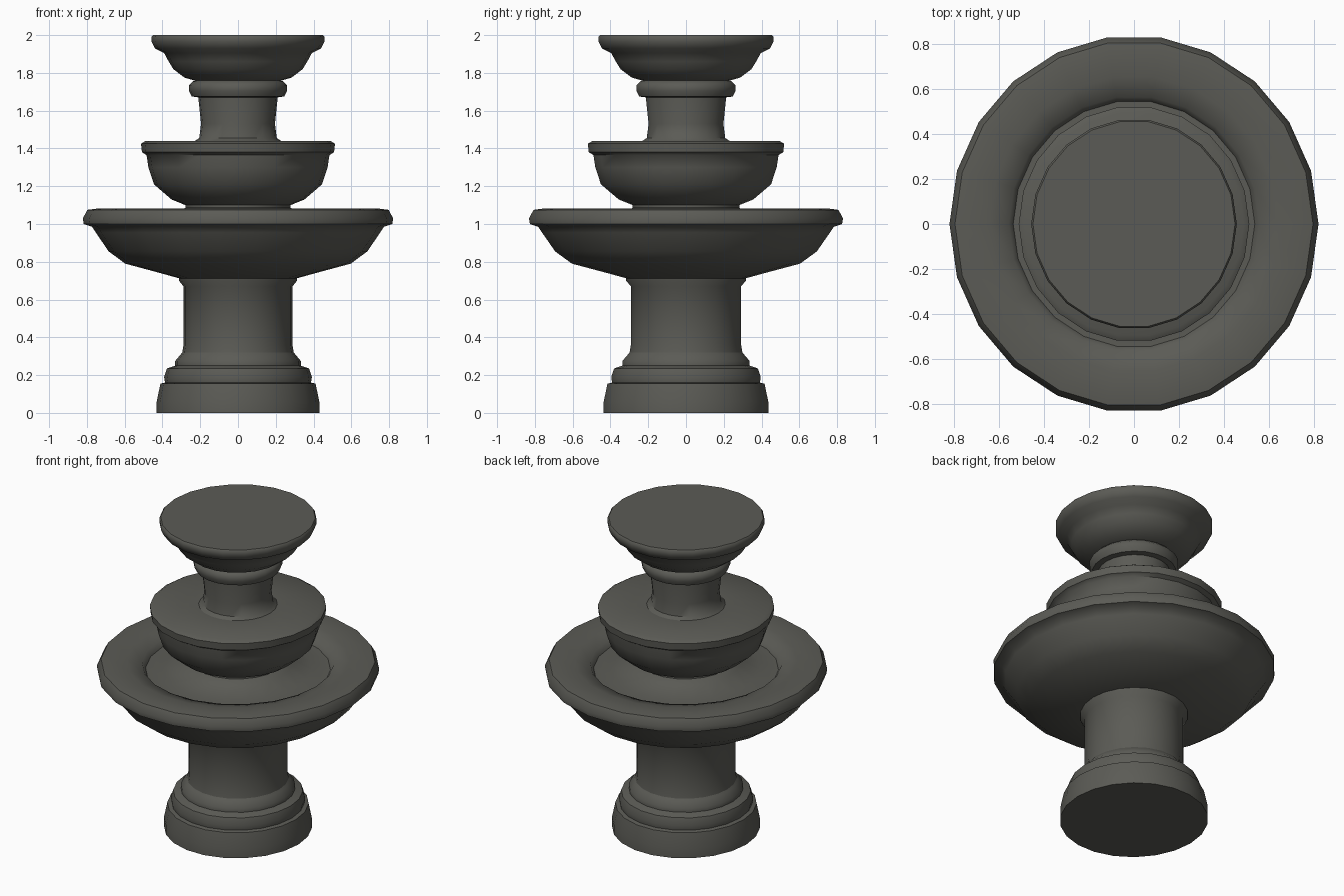
import bpy
import bmesh
from math import cos, sin, tau, radians

cube = bpy.data.objects.get("Cube")
if cube:
    bpy.data.objects.remove(cube, do_unlink=True)

SIDES = 22
STRETCH_X = 0.978  # the whole fountain is slightly narrower from left to right

stone = bpy.data.materials.new("dark stone")
stone.use_nodes = True
colour = (0.105, 0.105, 0.092, 1)
stone.diffuse_color = colour
bsdf = next(n for n in stone.node_tree.nodes if n.type == "BSDF_PRINCIPLED")
bsdf.inputs["Base Color"].default_value = colour
bsdf.inputs["Roughness"].default_value = 0.8


def lathe(name, profile):
    """Turn a (radius, height) outline, listed bottom to top, into a capped solid."""
    bm = bmesh.new()
    rings = []
    for r, z in profile:
        rings.append([bm.verts.new((r * STRETCH_X * cos(tau * i / SIDES),
                                    r * sin(tau * i / SIDES), z))
                      for i in range(SIDES)])
    for low, high in zip(rings, rings[1:]):
        for i in range(SIDES):
            j = (i + 1) % SIDES
            bm.faces.new((low[i], low[j], high[j], high[i]))
    bm.faces.new(rings[0][::-1])
    bm.faces.new(rings[-1])
    bmesh.ops.recalc_face_normals(bm, faces=bm.faces)
    mesh = bpy.data.meshes.new(name)
    bm.to_mesh(mesh)
    bm.free()
    mesh.materials.append(stone)
    obj = bpy.data.objects.new(name, mesh)
    bpy.context.collection.objects.link(obj)
    bpy.ops.object.select_all(action="DESELECT")
    obj.select_set(True)
    bpy.context.view_layer.objects.active = obj
    bpy.ops.object.shade_smooth_by_angle(angle=radians(50))
    return obj


# Stepped foot
lathe("base_plinth", [(0.44, 0.0), (0.44, 0.06), (0.42, 0.155), (0.395, 0.16),
                      (0.40, 0.19), (0.385, 0.235), (0.34, 0.25),
                      (0.34, 0.275), (0.31, 0.31), (0.29, 0.335)])

# Lower shaft
lathe("lower_column", [(0.305, 0.30), (0.295, 0.36), (0.295, 0.67),
                       (0.32, 0.70), (0.32, 0.74)])

# Wide basin with a rolled rim and a shallow sunken floor
lathe("large_basin", [(0.31, 0.71), (0.42, 0.74), (0.61, 0.79), (0.70, 0.855),
                      (0.77, 0.955), (0.79, 0.985), (0.835, 1.0),
                      (0.84, 1.03), (0.815, 1.075), (0.76, 1.082),
                      (0.66, 1.075), (0.57, 1.055), (0.55, 1.02),
                      (0.44, 1.02), (0.32, 1.06), (0.28, 1.09)])

# Middle bowl, closed on top
lathe("middle_bowl", [(0.285, 1.06), (0.285, 1.10), (0.36, 1.13),
                      (0.455, 1.21), (0.485, 1.30), (0.495, 1.365),
                      (0.52, 1.38), (0.525, 1.425), (0.50, 1.44),
                      (0.24, 1.44)])

# Slim shaft above the middle bowl
lathe("upper_column", [(0.25, 1.43), (0.21, 1.455), (0.20, 1.53),
                       (0.215, 1.67), (0.215, 1.70)])

# Rounded collar
lathe("collar", [(0.21, 1.67), (0.25, 1.675), (0.265, 1.705), (0.265, 1.735),
                 (0.245, 1.755), (0.21, 1.765)])

# Flared top bowl, closed on top
lathe("top_bowl", [(0.20, 1.75), (0.29, 1.775), (0.35, 1.82), (0.375, 1.86),
                   (0.40, 1.905), (0.45, 1.93), (0.468, 1.965),
                   (0.468, 1.99), (0.46, 2.0)])
